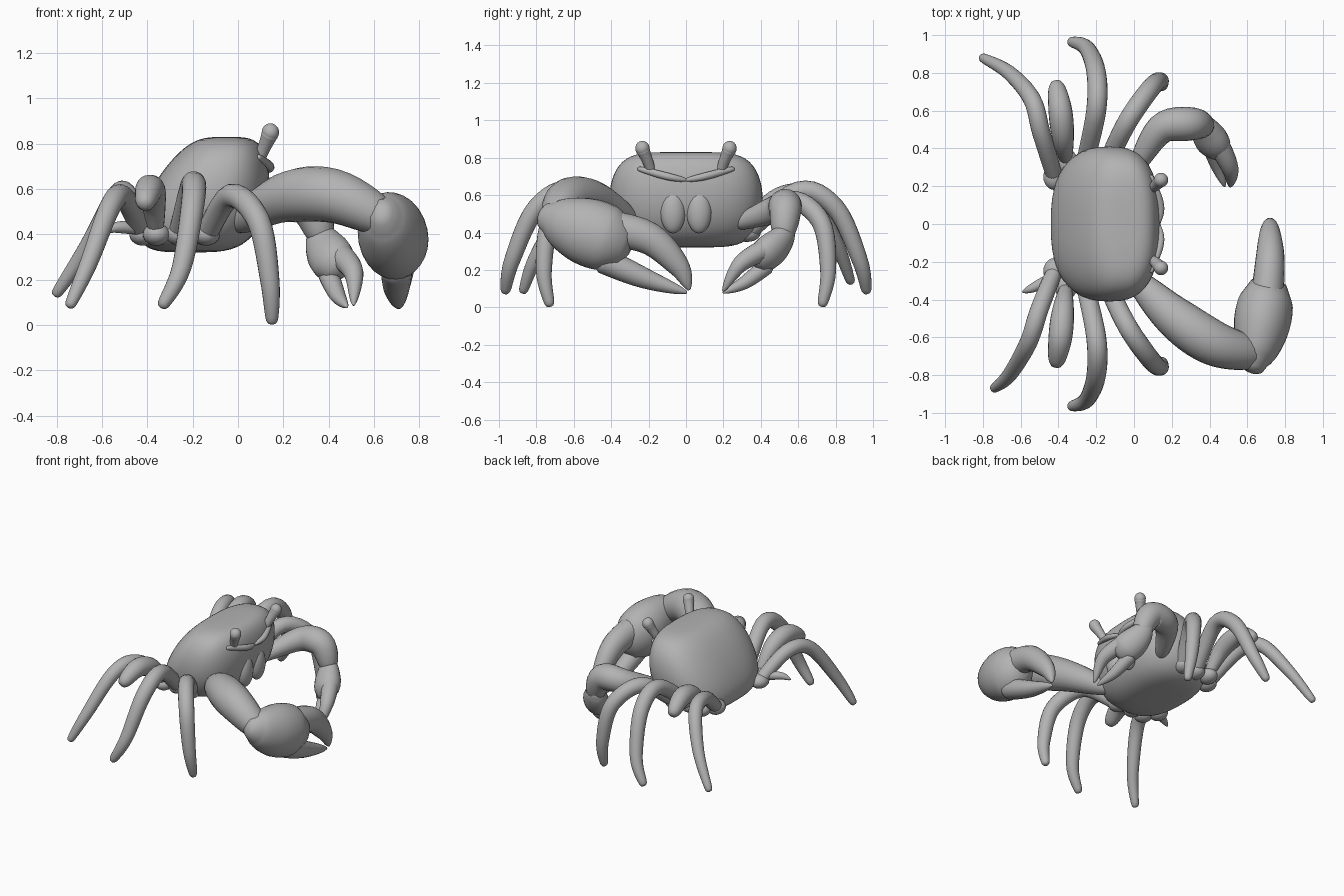
import bpy
import bmesh
from math import cos, sin, pi, copysign
from mathutils import Vector

cube = bpy.data.objects.get("Cube")
if cube:
    bpy.data.objects.remove(cube, do_unlink=True)

grey = bpy.data.materials.new("shell_grey")
grey.use_nodes = True
grey.diffuse_color = (0.45, 0.45, 0.45, 1)
grey.node_tree.nodes["Principled BSDF"].inputs["Base Color"].default_value = grey.diffuse_color

SIDEWAYS = Vector((1, 0, 0))
UPRIGHT = Vector((0, 0, 1))


def finish(name, bm):
    bmesh.ops.recalc_face_normals(bm, faces=bm.faces)
    mesh = bpy.data.meshes.new(name)
    bm.to_mesh(mesh)
    bm.free()
    mesh.materials.append(grey)
    mesh.shade_smooth()
    obj = bpy.data.objects.new(name, mesh)
    bpy.context.collection.objects.link(obj)


def skin(name, rings):
    """Join rings of points into a closed smooth surface."""
    bm = bmesh.new()
    loops = [[bm.verts.new(point) for point in ring] for ring in rings]
    for low, high in zip(loops, loops[1:]):
        for i in range(len(low)):
            bm.faces.new((low[i - 1], low[i], high[i], high[i - 1]))
    bm.faces.new(loops[0])
    bm.faces.new(loops[-1])
    finish(name, bm)


def spline(points, steps=6):
    """Smooth path through a few points."""
    padded = [points[0], *points, points[-1]]
    path = []
    for before, start, end, after in zip(padded, padded[1:], padded[2:], padded[3:]):
        pull_in, pull_out = (end - before) / 2, (after - start) / 2
        for step in range(steps):
            t = step / steps
            ease = t * t * (3 - 2 * t)
            path.append(start.lerp(end, ease) + pull_in * t * (1 - t) ** 2
                        - pull_out * t * t * (1 - t))
    return path + [points[-1]]


# Thickness rules along a limb, from its start (0) to its end (1)
def leg_taper(t):
    return 0.8 + 0.7 * t - 1.05 * t * t


def finger_taper(t):
    return 1 - 0.87 * t * t


def swelling(t):
    return sin(pi * (0.13 + 0.65 * t))


def palm_swelling(t):
    return sin(pi * (0.16 + 0.47 * t))


def club(t):
    return 1 + 0.5 * t * t


def limb(name, points, radius, shape, side=SIDEWAYS, flatten=1, flip=1, sides=20):
    """Rounded tube along a path; flatten scales its thickness along side."""
    path = spline([Vector((x, y * flip, z)) for x, y, z in points])
    last = len(path) - 1
    rings = []

    def add_ring(centre, along, size):
        across = (side - along * side.dot(along)).normalized()
        over = along.cross(across)
        turns = [2 * pi * i / sides for i in range(sides)]
        rings.append([centre + (across * cos(a) * flatten + over * sin(a)) * size for a in turns])

    for i, centre in enumerate(path):
        along = (path[min(i + 1, last)] - path[max(i - 1, 0)]).normalized()
        size = radius * shape(i / last)
        if i == 0:
            for angle in (pi / 12, pi / 4):
                add_ring(centre - along * size * cos(angle) * 0.7, along, size * sin(angle))
        add_ring(centre, along, size)
        if i == last:
            for angle in (pi / 4, pi / 12):
                add_ring(centre + along * size * cos(angle) * 0.7, along, size * sin(angle))
    skin(name, rings)


def ball(name, centre, size):
    bm = bmesh.new()
    bmesh.ops.create_uvsphere(bm, u_segments=24, v_segments=14, radius=1)
    for vert in bm.verts:
        vert.co = Vector(c + s * v for c, s, v in zip(centre, size, vert.co))
    finish(name, bm)


# Carapace: rounded outlines stacked upward, leaning forward as they rise
def outline(lift, sides=48):
    rise = sin(lift)
    middle = 0.08 * rise - 0.13
    half_length = (0.265 - 0.05 * rise) * cos(lift) ** 0.52
    half_width = 0.41 * cos(lift) ** 0.38
    ring = []
    for i in range(sides):
        c, s = cos(2 * pi * i / sides), sin(2 * pi * i / sides)
        ring.append(Vector((middle + half_length * copysign(abs(c) ** 0.78, c),
                            half_width * copysign(abs(s) ** 0.78, s),
                            0.575 + 0.255 * rise)))
    return ring


layers = 30
skin("carapace", [outline(pi * (i / layers - 0.5) * 0.98) for i in range(layers + 1)])

# Walking legs, hip to foot; the two rear legs stand differently
front_leg = [(-.14, .33, .4), (-.03, .55, .57), (.09, .72, .46), (.14, .76, .2), (.15, .73, .02)]
second_leg = [(-.26, .32, .4), (-.2, .6, .62), (-.2, .8, .53), (-.25, .93, .25), (-.33, .965, .09)]
folded_leg = [(-.36, .33, .4), (-.375, .45, .55), (-.39, .6, .6), (-.41, .73, .54)]
left_rear_leg = [(-.42, .25, .4), (-.49, .48, .57), (-.54, .66, .56), (-.66, .8, .35), (-.8, .88, .14)]
right_rear_leg = [(-.42, .25, .4), (-.5, .45, .56), (-.56, .63, .53), (-.66, .8, .27), (-.74, .87, .09)]

for flip, hand, rear_leg in ((1, "left_", left_rear_leg), (-1, "right_", right_rear_leg)):
    limb(hand + "front_leg", front_leg, 0.058, leg_taper, flip=flip)
    limb(hand + "second_leg", second_leg, 0.058, leg_taper, flip=flip)
    limb(hand + "folded_leg", folded_leg, 0.064, swelling, flip=flip)
    limb(hand + "rear_leg", rear_leg, 0.053, leg_taper, flip=flip)
    for name, points in (("front", front_leg), ("second", second_leg),
                         ("folded", folded_leg), ("rear", rear_leg)):
        x, y, z = points[0]
        ball(hand + name + "_leg_joint", (x, y * flip, z), (0.06, 0.07, 0.05))

    # Face
    ball(hand + "mouth_plate", (.105, .07 * flip, .51), (0.05, 0.067, 0.115))
    limb(hand + "brow", [(.13, 0, .68), (.14, .1, .7), (.09, .25, .74)], 0.02, swelling, flip=flip)
    limb(hand + "cheek_ridge", [(.12, .02, .67), (.12, .12, .64), (.1, .23, .64)], 0.014, swelling, flip=flip)
    limb(hand + "eye_stalk", [(.08, .18, .7), (.11, .2, .77), (.14, .23, .84)], 0.025, club, flip=flip)
    ball(hand + "eye", (.143, .233 * flip, .85), (0.038, 0.038, 0.04))

limb("rear_spur", [(-.46, -.3, .43), (-.54, -.34, .43), (-.59, -.36, .41)], 0.03, finger_taper, UPRIGHT)

# Large claw
limb("large_arm", [(0, -.28, .45), (.2, -.48, .56), (.42, -.63, .57), (.64, -.69, .47)],
     0.122, swelling, UPRIGHT)
limb("large_palm", [(.64, -.73, .48), (.67, -.57, .42), (.7, -.4, .36)],
     0.183, palm_swelling, flatten=0.83, sides=28)
limb("large_upper_finger", [(.7, -.44, .43), (.72, -.2, .37), (.72, -.04, .22), (.72, .015, .1)],
     0.096, finger_taper, flatten=0.9)
limb("large_lower_finger", [(.7, -.44, .25), (.7, -.22, .155), (.71, 0, .08)],
     0.07, finger_taper)

# Small claw
hinge = Vector((0.7, 0.8, -0.6))
limb("small_arm", [(0, .28, .45), (.14, .5, .53), (.3, .53, .53), (.37, .52, .39)],
     0.09, swelling, UPRIGHT)
limb("small_palm", [(.35, .55, .41), (.39, .48, .33), (.43, .41, .27)],
     0.102, palm_swelling, hinge, flatten=0.8)
limb("small_upper_finger", [(.45, .42, .31), (.51, .29, .23), (.51, .2, .09)],
     0.056, finger_taper, hinge)
limb("small_lower_finger", [(.4, .43, .22), (.44, .31, .13), (.48, .2, .08)],
     0.045, finger_taper, hinge)
